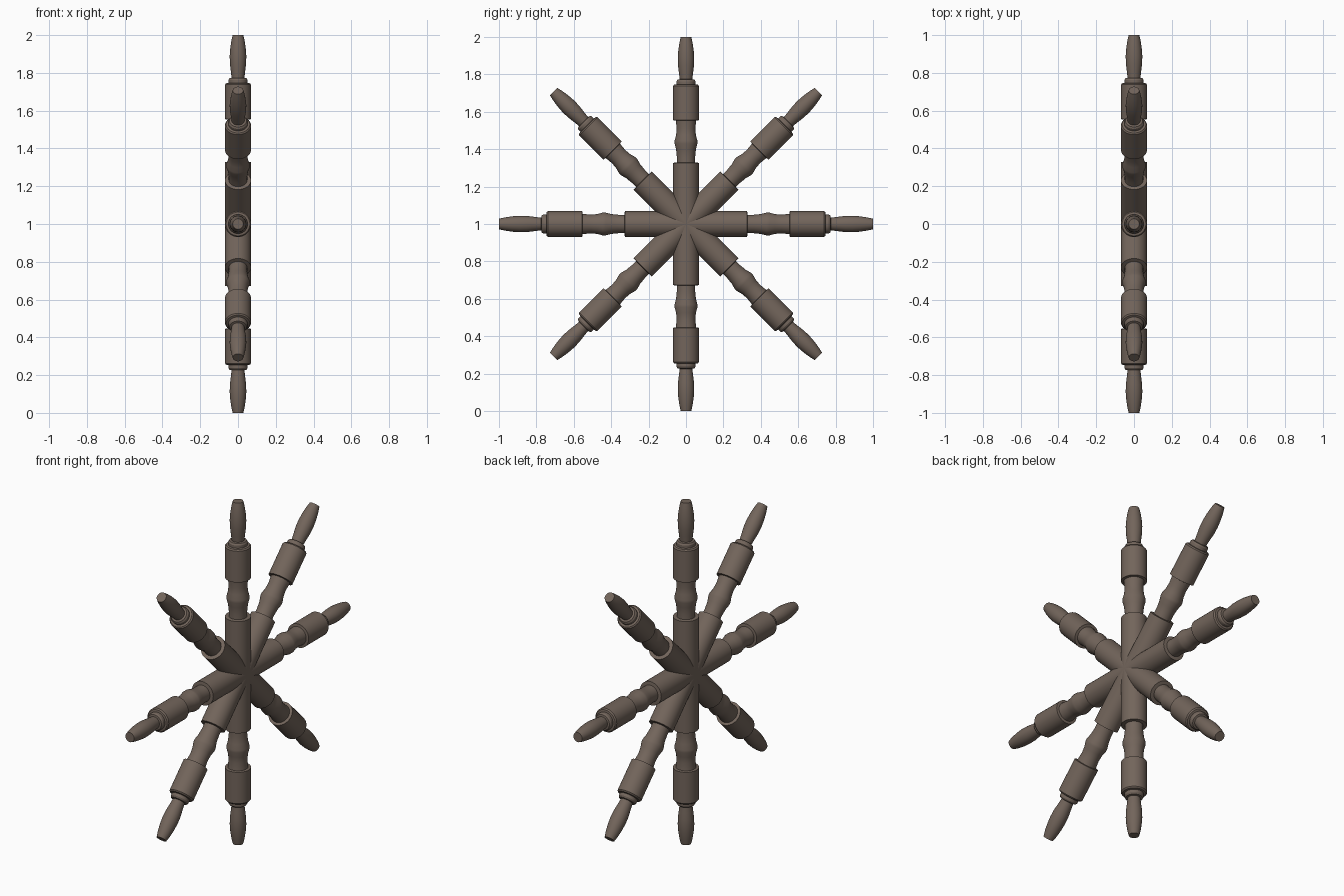
import bpy, bmesh, math
from mathutils import Matrix

if "Cube" in bpy.data.objects:
    bpy.data.objects.remove(bpy.data.objects["Cube"])

SIDES = 32
# turned spoke profile: (radius, distance from the hub centre)
PROFILE = [
    (0.069, 0.0), (0.069, 0.327), (0.049, 0.329),            # inner barrel
    (0.049, 0.36), (0.053, 0.40), (0.061, 0.43),             # neck with bead
    (0.061, 0.445), (0.053, 0.475), (0.050, 0.51), (0.054, 0.553),
    (0.069, 0.555), (0.069, 0.738), (0.063, 0.745),          # outer barrel
    (0.051, 0.747), (0.051, 0.763), (0.045, 0.772),          # collar
    (0.034, 0.774), (0.038, 0.81), (0.043, 0.85), (0.044, 0.89),
    (0.041, 0.93), (0.035, 0.97), (0.028, 1.0),              # handle
]

wood = bpy.data.materials.new("dark_wood")
wood.diffuse_color = (0.17, 0.13, 0.105, 1)
wood.use_nodes = True
wood.node_tree.nodes["Principled BSDF"].inputs["Base Color"].default_value = wood.diffuse_color

# lathe the profile around z
bm = bmesh.new()
rings = []
for r, z in PROFILE:
    rings.append([bm.verts.new((r * math.cos(2 * math.pi * i / SIDES),
                                r * math.sin(2 * math.pi * i / SIDES), z))
                  for i in range(SIDES)])
for a, b in zip(rings, rings[1:]):
    for i in range(SIDES):
        j = (i + 1) % SIDES
        bm.faces.new((a[i], a[j], b[j], b[i]))
bm.faces.new(rings[-1])
bmesh.ops.recalc_face_normals(bm, faces=bm.faces)
spoke_mesh = bpy.data.meshes.new("spoke")
bm.to_mesh(spoke_mesh)
bm.free()
spoke_mesh.materials.append(wood)

# eight spokes radiating in the yz plane
for k in range(8):
    spoke = bpy.data.objects.new(f"spoke_{k + 1}", spoke_mesh)
    spoke.matrix_world = Matrix.Translation((0, 0, 1)) @ Matrix.Rotation(k * math.pi / 4, 4, 'X')
    bpy.context.collection.objects.link(spoke)

# smooth shading with crisp steps (mesh is shared, so one call is enough)
bpy.context.view_layer.objects.active = spoke
spoke.select_set(True)
bpy.ops.object.shade_smooth_by_angle(angle=math.radians(30))
